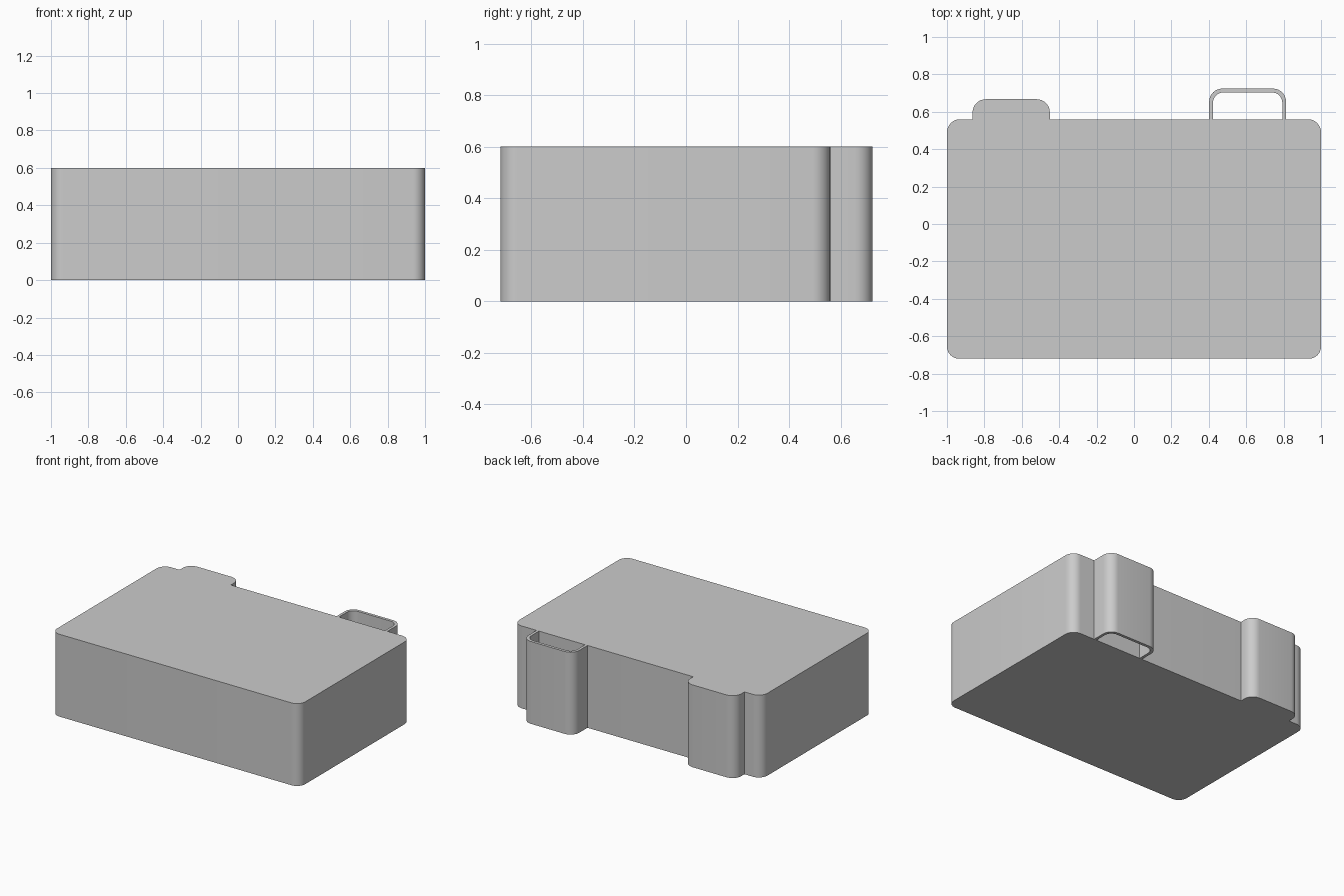
import bpy, bmesh
from mathutils import Vector

if "Cube" in bpy.data.objects:
    bpy.data.objects.remove(bpy.data.objects["Cube"])

HEIGHT = 0.6


def rounded(points, steps=8):
    """Outline from (x, y, radius) right-angle corners."""
    out = []
    n = len(points)
    for i, (x, y, r) in enumerate(points):
        p = Vector((x, y))
        if r == 0:
            out.append(p)
            continue
        a = (Vector(points[i - 1][:2]) - p).normalized()
        b = (Vector(points[(i + 1) % n][:2]) - p).normalized()
        centre = p + (a + b) * r
        for k in range(steps + 1):
            t = k / steps
            d = (-b).slerp(-a, t)
            out.append(centre + d * r)
    return out


def extrude_outline(name, points):
    """Closed prism of the outline from z = 0 to HEIGHT."""
    bm = bmesh.new()
    base = bm.faces.new([bm.verts.new((p.x, p.y, 0)) for p in rounded(points)])
    top = bmesh.ops.extrude_face_region(bm, geom=[base], use_keep_orig=True)
    verts = [g for g in top["geom"] if isinstance(g, bmesh.types.BMVert)]
    bmesh.ops.translate(bm, verts=verts, vec=(0, 0, HEIGHT))
    bmesh.ops.recalc_face_normals(bm, faces=bm.faces)
    mesh = bpy.data.meshes.new(name)
    bm.to_mesh(mesh)
    bm.free()
    obj = bpy.data.objects.new(name, mesh)
    bpy.context.collection.objects.link(obj)
    bpy.ops.object.select_all(action='DESELECT')
    obj.select_set(True)
    bpy.context.view_layer.objects.active = obj
    bpy.ops.object.shade_smooth_by_angle()
    return obj


# Solid body with the raised block on its back edge
extrude_outline("body", [
    (-1, -0.72, 0.065), (1, -0.72, 0.065), (1, 0.56, 0.07),
    (-0.45, 0.56, 0), (-0.45, 0.667, 0.07), (-0.863, 0.667, 0.07),
    (-0.863, 0.56, 0), (-1, 0.56, 0.07)])

# Thin open loop on the back edge
extrude_outline("back_loop", [
    (0.402, 0.56, 0), (0.422, 0.56, 0), (0.422, 0.703, 0.055),
    (0.793, 0.703, 0.055), (0.793, 0.56, 0), (0.813, 0.56, 0),
    (0.813, 0.724, 0.07), (0.402, 0.724, 0.07)])
